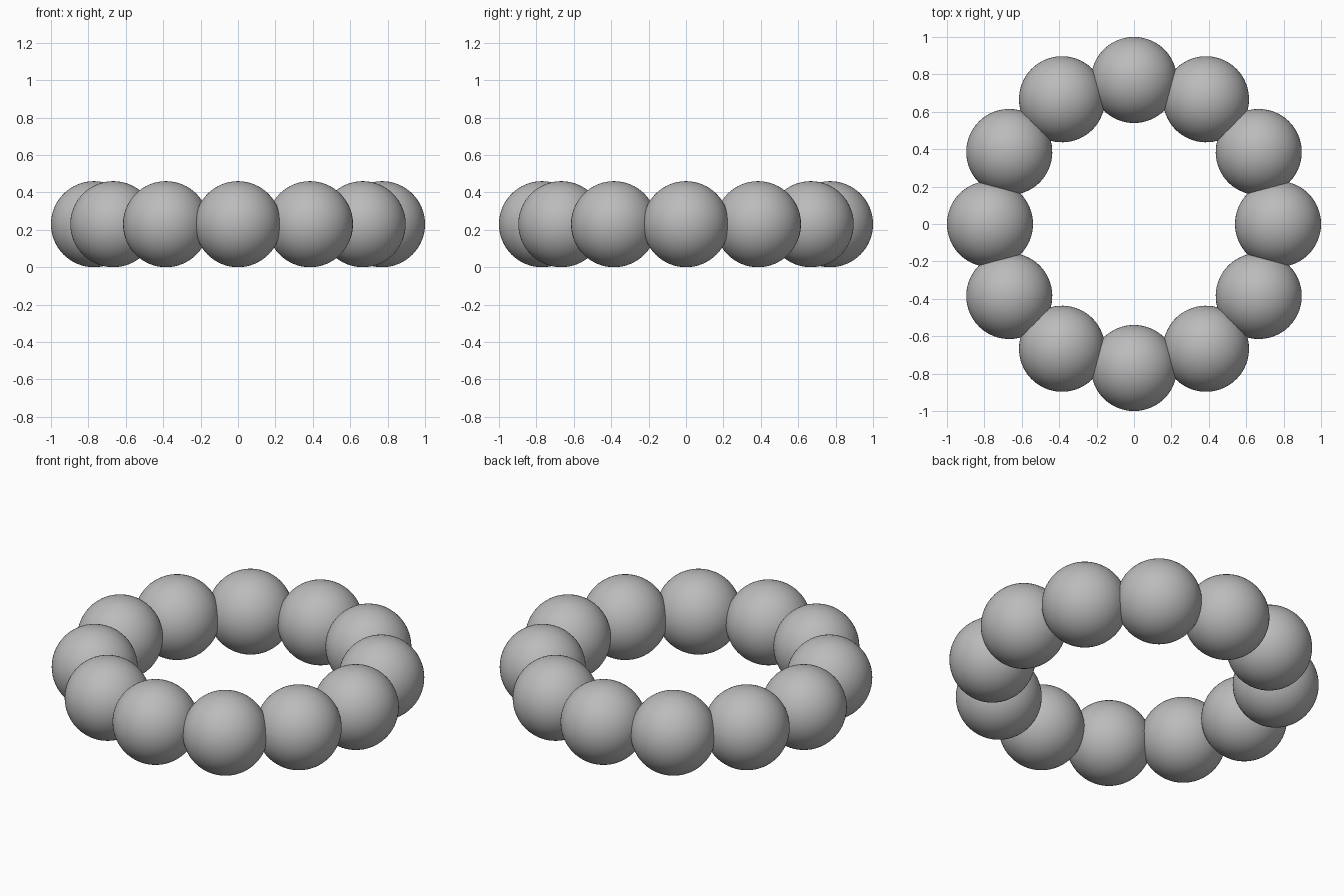
import bpy
from math import cos, sin, tau

cube = bpy.data.objects.get("Cube")
if cube:
    bpy.data.objects.remove(cube, do_unlink=True)

COUNT = 12
BEAD_RADIUS = 0.23
RING_RADIUS = 1 - BEAD_RADIUS

# Plain grey for every bead
GREY = (0.5, 0.5, 0.5, 1)
grey = bpy.data.materials.new("grey")
grey.use_nodes = True
grey.diffuse_color = GREY
grey.node_tree.nodes["Principled BSDF"].inputs["Base Color"].default_value = GREY

# One smooth bead, shared around the ring
bpy.ops.mesh.primitive_uv_sphere_add(segments=64, ring_count=32, radius=BEAD_RADIUS)
first = bpy.context.object
bpy.ops.object.shade_smooth()
first.data.name = "bead"
first.data.materials.append(grey)

# Overlapping beads in a flat circle
for i in range(COUNT):
    bead = first
    if i:
        bead = bpy.data.objects.new("bead", first.data)
        bpy.context.collection.objects.link(bead)
    angle = tau * i / COUNT
    bead.name = f"bead_{i + 1}"
    bead.location = (RING_RADIUS * cos(angle), RING_RADIUS * sin(angle), BEAD_RADIUS)
    bead.rotation_euler.z = angle
